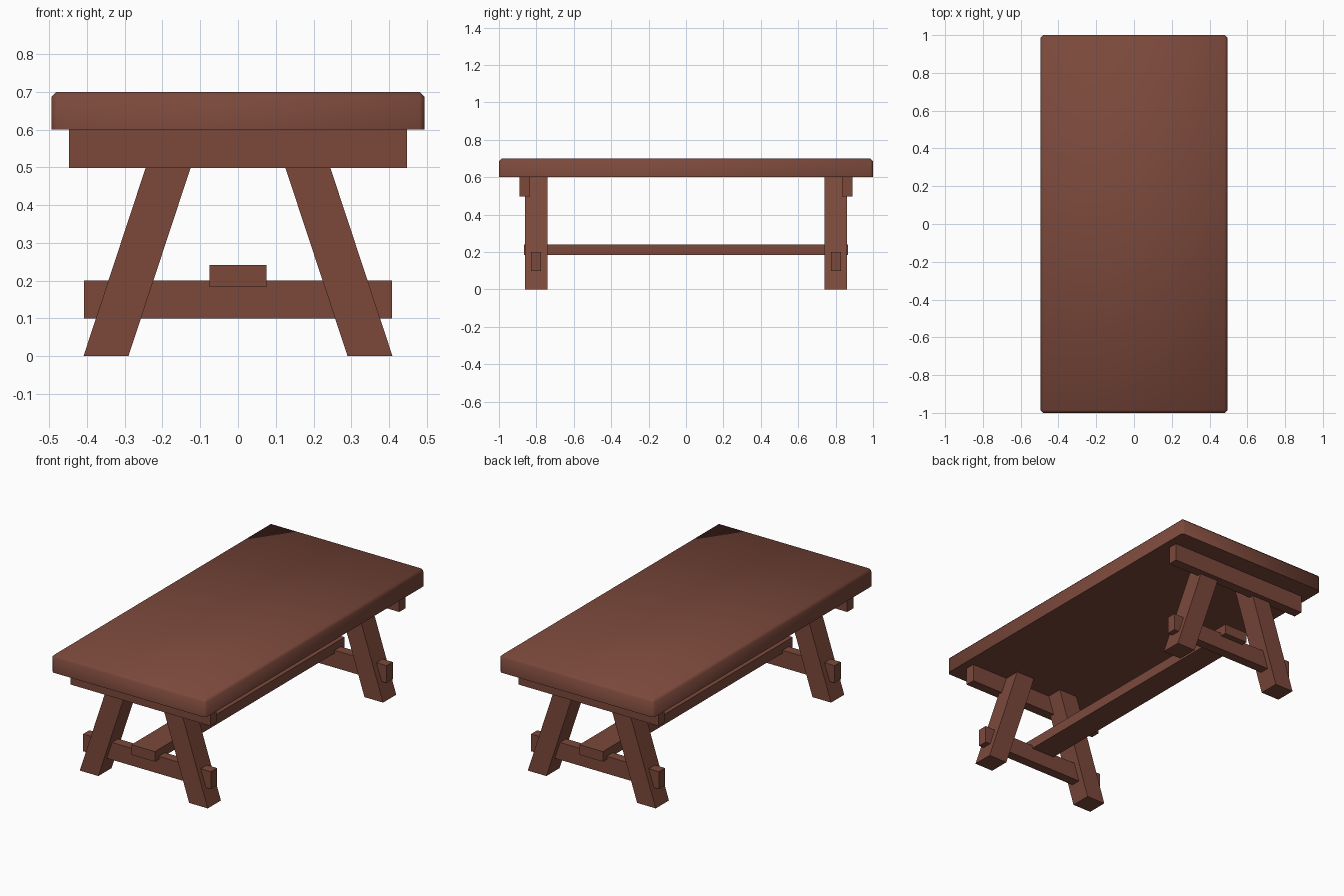
import bpy, bmesh, math

if "Cube" in bpy.data.objects:
    bpy.data.objects.remove(bpy.data.objects["Cube"])

wood = bpy.data.materials.new("dark red wood")
wood.diffuse_color = (0.2, 0.066, 0.044, 1)
wood.use_nodes = True
wood.node_tree.nodes["Principled BSDF"].inputs["Base Color"].default_value = wood.diffuse_color


def finish(name, bm):
    bmesh.ops.recalc_face_normals(bm, faces=bm.faces[:])
    me = bpy.data.meshes.new(name)
    bm.to_mesh(me)
    bm.free()
    me.materials.append(wood)
    ob = bpy.data.objects.new(name, me)
    bpy.context.collection.objects.link(ob)
    return ob


def make_box(lo, hi, lean=0.0):
    """Box between two corners; lean shifts the upper face along x."""
    bm = bmesh.new()
    bmesh.ops.create_cube(bm, size=1)
    for v in bm.verts:
        top = v.co.z > 0
        v.co = [lo[i] if v.co[i] < 0 else hi[i] for i in range(3)]
        if top:
            v.co.x += lean
    return bm


# table top: upper and upright edges chamfered, underside left sharp
bm = make_box((-0.494, -1, 0.6), (0.494, 1, 0.7))
edges = [e for e in bm.edges if max(v.co.z for v in e.verts) > 0.65]
bmesh.ops.bevel(bm, geom=edges, offset=0.014, segments=1, affect='EDGES', profile=0.5)
top = finish("table_top", bm)
bpy.context.view_layer.objects.active = top
top.select_set(True)
bpy.ops.object.shade_smooth_by_angle(angle=math.radians(60))
top.select_set(False)

# trestle at each end
for end, s in (("front", -1), ("back", 1)):
    def span(a, b):
        return sorted((s * a, s * b))

    # batten under the top
    y0, y1 = span(0.833, 0.89)
    finish(end + "_batten", make_box((-0.447, y0, 0.498), (0.447, y1, 0.6)))

    # cross rail through the legs
    y0, y1 = span(0.774, 0.83)
    finish(end + "_cross_rail", make_box((-0.408, y0, 0.1), (0.408, y1, 0.2)))

    # splayed legs
    y0, y1 = span(0.74, 0.86)
    for side, k in (("left", -1), ("right", 1)):
        x0, x1 = sorted((k * 0.29, k * 0.409))
        finish(f"{end}_{side}_leg",
               make_box((x0, y0, 0), (x1, y1, 0.6), lean=-k * 0.198))

# long stretcher joining the trestles
finish("long_stretcher", make_box((-0.075, -0.866, 0.183), (0.075, 0.866, 0.241)))
